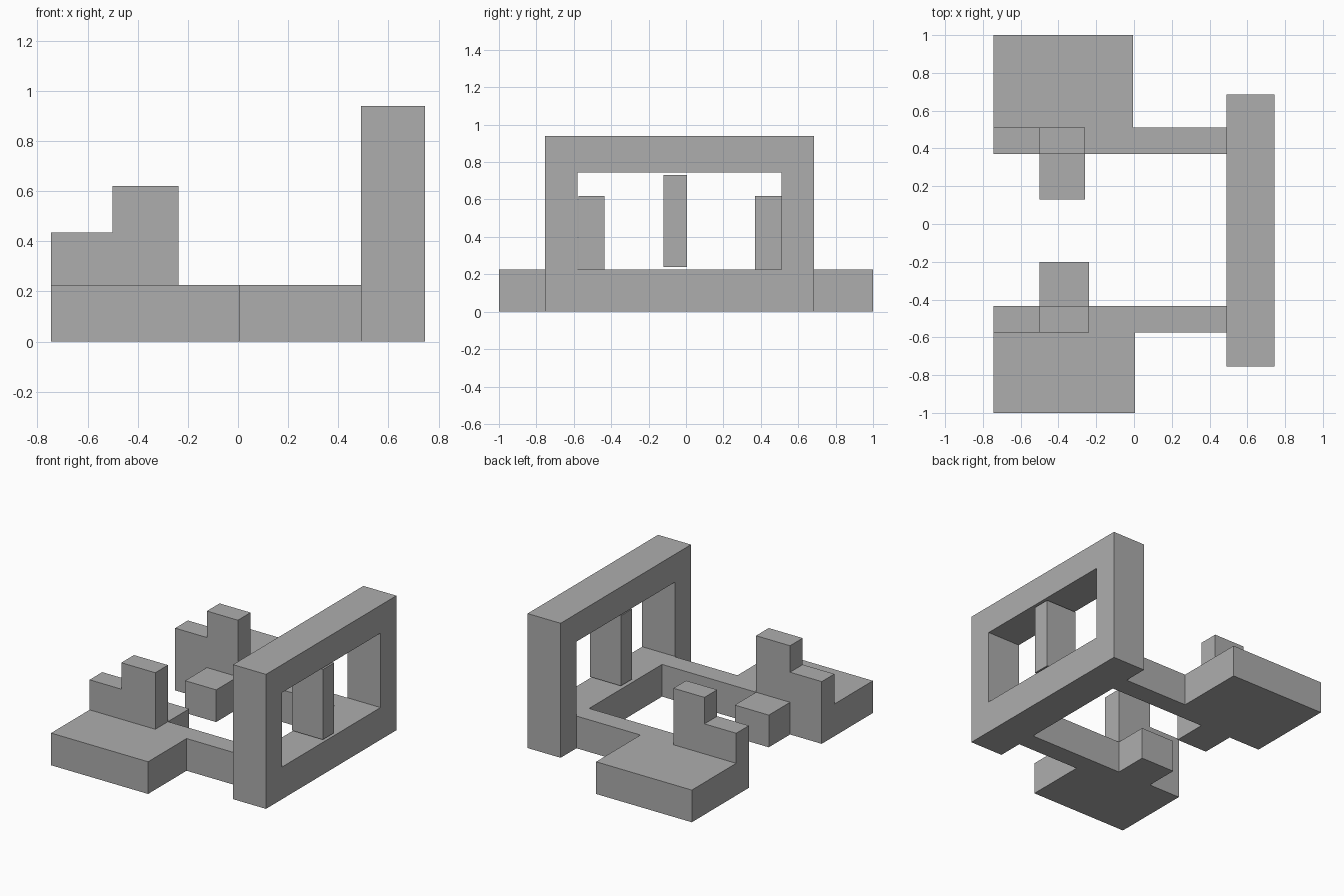
import bpy, bmesh
from mathutils import Vector

cube = bpy.data.objects.get("Cube")
if cube:
    bpy.data.objects.remove(cube, do_unlink=True)

# Single stone colour
grey = bpy.data.materials.new("plain grey")
grey.use_nodes = True
GREY = (0.42, 0.42, 0.42, 1)
grey.diffuse_color = GREY
grey.node_tree.nodes["Principled BSDF"].inputs["Base Color"].default_value = GREY


def prism(name, outline, place, push):
    """Extrude a flat outline, placed by a function, along a vector."""
    bm = bmesh.new()
    face = bm.faces.new([bm.verts.new(place(a, b)) for a, b in outline])
    ext = bmesh.ops.extrude_face_region(bm, geom=[face])
    moved = [v for v in ext["geom"] if isinstance(v, bmesh.types.BMVert)]
    bmesh.ops.translate(bm, verts=moved, vec=Vector(push))
    bmesh.ops.recalc_face_normals(bm, faces=bm.faces)
    mesh = bpy.data.meshes.new(name)
    bm.to_mesh(mesh)
    bm.free()
    mesh.materials.append(grey)
    obj = bpy.data.objects.new(name, mesh)
    bpy.context.collection.objects.link(obj)
    return obj


def box(name, x0, x1, y0, y1, z0, z1):
    return prism(name, [(x0, y0), (x1, y0), (x1, y1), (x0, y1)],
                 lambda x, y: (x, y, z0), (0, 0, z1 - z0))


def combine(target, other, operation):
    """Merge or cut with another part, then discard that part."""
    mod = target.modifiers.new("combine", "BOOLEAN")
    mod.operation = operation
    mod.solver = "EXACT"
    mod.object = other
    bpy.context.view_layer.objects.active = target
    bpy.ops.object.modifier_apply(modifier=mod.name)
    bpy.data.objects.remove(other, do_unlink=True)


BACK, WALL, FRONT = -0.745, 0.49, 0.745
FLOOR = 0.225

# Tall frame wall with a rectangular window
frame = box("window_frame_and_floors", WALL, FRONT, -0.755, 0.685, 0, 0.94)
combine(frame, box("opening", 0.3, 0.9, -0.58, 0.51, FLOOR, 0.745), "DIFFERENCE")


def wing(name, outer, arm, inner, stub, slab_x, tower_x):
    """Floor with slab, arm and inward stub, plus a stepped tower on it."""
    plan = [(BACK, outer), (slab_x, outer), (slab_x, arm), (WALL + 0.1, arm),
            (WALL + 0.1, inner), (tower_x, inner), (tower_x, stub),
            (-0.5, stub), (-0.5, inner), (BACK, inner)]
    floor = prism(name + "_floor", plan, lambda x, y: (x, y, 0), (0, 0, FLOOR))
    steps = [(BACK, 0.1), (tower_x, 0.1), (tower_x, 0.62), (-0.5, 0.62),
             (-0.5, 0.435), (BACK, 0.435)]
    tower = prism(name + "_tower", steps, lambda x, z: (x, arm, z),
                  (0, inner - arm, 0))
    combine(floor, tower, "UNION")
    combine(frame, floor, "UNION")


# Two wings, nearly mirrored
wing("front_wing", -1.0, -0.575, -0.435, -0.2, 0.005, -0.237)
wing("rear_wing", 1.0, 0.51, 0.37, 0.13, -0.005, -0.26)

# Upright panel standing free in the window
box("window_mullion", 0.5, 0.74, -0.12, 0.005, 0.24, 0.73)
